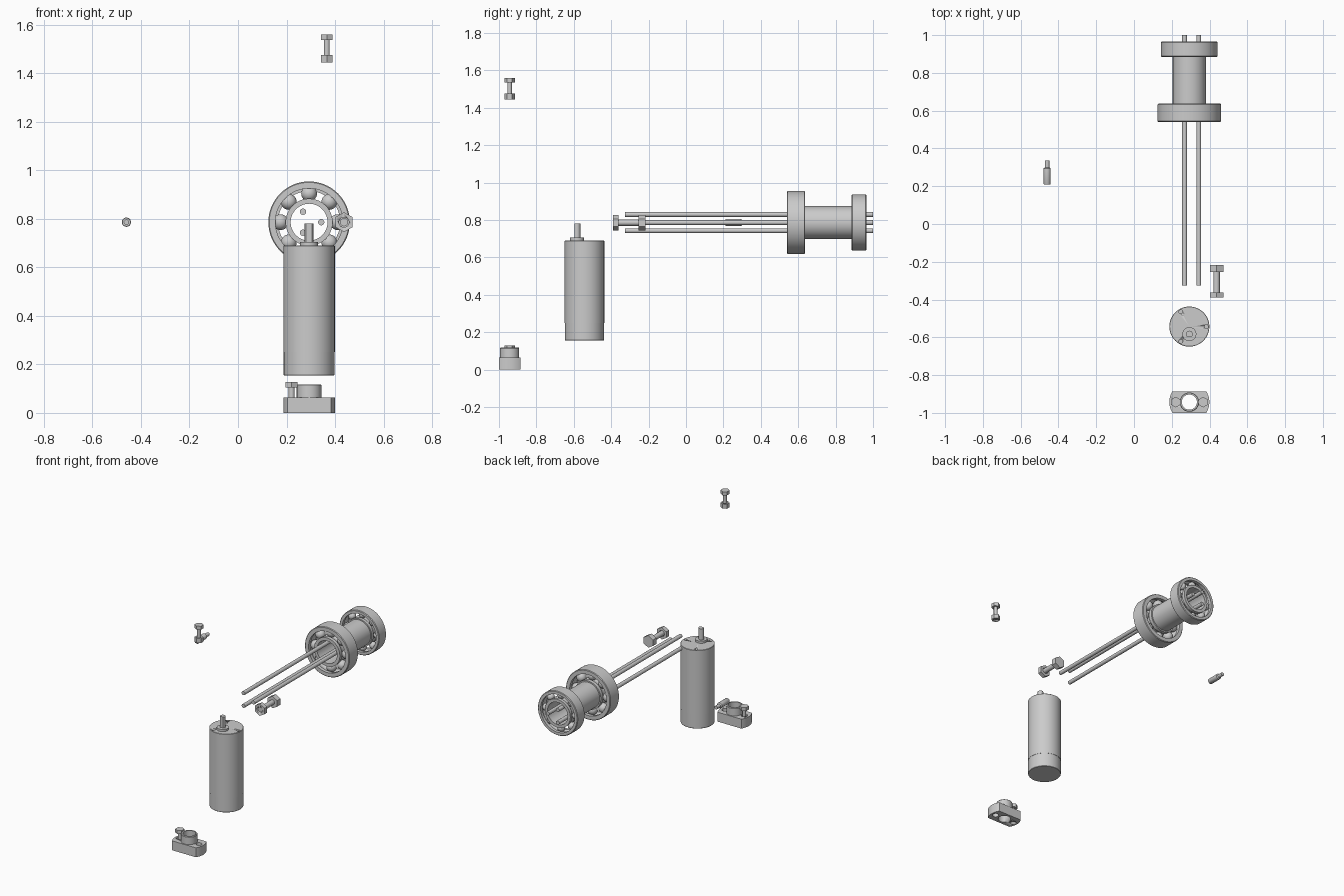
import bpy, bmesh
from math import pi, cos, sin, sqrt, radians, asin
from mathutils import Vector, Matrix

if "Cube" in bpy.data.objects:
    bpy.data.objects.remove(bpy.data.objects["Cube"])

TO_Y = Matrix.Rotation(-pi / 2, 4, 'X')   # local z -> world +y
CX, CZ = 0.293, 0.786                     # shared shaft axis


def finish(bm, name, loc, along_y=False):
    bmesh.ops.remove_doubles(bm, verts=bm.verts, dist=1e-6)
    bmesh.ops.recalc_face_normals(bm, faces=bm.faces)
    if along_y:
        bm.transform(TO_Y)
    me = bpy.data.meshes.new(name)
    bm.to_mesh(me)
    bm.free()
    ob = bpy.data.objects.new(name, me)
    bpy.context.collection.objects.link(ob)
    ob.location = loc
    bpy.ops.object.select_all(action='DESELECT')
    ob.select_set(True)
    bpy.context.view_layer.objects.active = ob
    bpy.ops.object.shade_smooth_by_angle(angle=radians(35))
    return ob


def lathe(name, profile, loc, along_y=False, n=48, ring=False):
    """Revolve (radius, height) points; ring=True closes the profile."""
    bm = bmesh.new()
    vs = [bm.verts.new((r, 0, h)) for r, h in profile]
    pairs = list(zip(vs, vs[1:])) + ([(vs[-1], vs[0])] if ring else [])
    es = [bm.edges.new(p) for p in pairs]
    bmesh.ops.spin(bm, geom=vs + es, axis=(0, 0, 1), cent=(0, 0, 0),
                   angle=2 * pi, steps=n, use_duplicate=False)
    return finish(bm, name, loc, along_y)


def prism(name, outline, h, loc, along_y=False):
    bm = bmesh.new()
    f = bm.faces.new([bm.verts.new((x, y, 0)) for x, y in outline])
    up = bmesh.ops.extrude_face_region(bm, geom=[f])['geom']
    bmesh.ops.translate(bm, vec=(0, 0, h),
                        verts=[v for v in up if isinstance(v, bmesh.types.BMVert)])
    return finish(bm, name, loc, along_y)


def rod(name, r, h, loc, along_y=False, n=24):
    return lathe(name, [(0, 0), (r, 0), (r, h), (0, h)], loc, along_y, n)


def cut(ob, cutters):
    for c in cutters:
        m = ob.modifiers.new('cut', 'BOOLEAN')
        m.operation, m.solver, m.object = 'DIFFERENCE', 'EXACT', c
        bpy.context.view_layer.objects.active = ob
        bpy.ops.object.modifier_apply(modifier=m.name)
        bpy.data.objects.remove(c)


def hexagon(name, r, h, loc, along_y=False):
    pts = [(r * cos(pi / 6 + i * pi / 3), r * sin(pi / 6 + i * pi / 3)) for i in range(6)]
    return prism(name, pts, h, loc, along_y)


def bolt(name, loc, r_hex, r_shank, length, t_low, t_high, along_y=False):
    """Hex nut at the low end, hex head at the high end."""
    at = lambda d: Vector(loc) + (Vector((0, d, 0)) if along_y else Vector((0, 0, d)))
    nut = hexagon(name + '_nut', r_hex, t_low, at(0), along_y)
    cut(nut, [rod('bore', r_shank * 1.2, t_low * 3, at(-t_low), along_y)])
    hexagon(name + '_head', r_hex, t_high, at(length - t_high), along_y)
    rod(name + '_shank', r_shank, length - t_high - 0.006, at(0.006), along_y)


def bearing(name, y0, width, ro, r_in_outer, r_out_inner, bore, balls):
    loc = (CX, y0, CZ)
    rm, rb = (r_in_outer + r_out_inner) / 2, (r_in_outer - r_out_inner) * 0.78
    g = (r_in_outer - r_out_inner) / 2
    half = sqrt(rb * rb - g * g)
    mid, c = width / 2, 0.004
    arc = [(rb * cos(t), mid + rb * sin(t)) for t in
           [asin(half / rb) * k / 4 for k in range(-4, 5)]]
    # races with ball grooves
    lathe(name + '_outer_race',
          [(r_in_outer, 0), *[(rm + a, h) for a, h in arc], (r_in_outer, width),
           (ro - c, width), (ro, width - c), (ro, c), (ro - c, 0)], loc, True, 64, True)
    lathe(name + '_inner_race',
          [(r_out_inner, 0), *[(rm - a, h) for a, h in arc], (r_out_inner, width),
           (bore, width), (bore, 0)], loc, True, 64, True)
    # balls
    for i in range(balls):
        a = pi / 2 + 2 * pi * i / balls
        bm = bmesh.new()
        bmesh.ops.create_uvsphere(bm, u_segments=24, v_segments=16, radius=rb * 0.99)
        finish(bm, f'{name}_ball_{i}', (CX + rm * cos(a), y0 + mid, CZ + rm * sin(a)))


# bearings, spacer tube and three long rods
bearing('front_bearing', 0.54, 0.097, 0.168, 0.139, 0.097, 0.076, 8)
bearing('rear_bearing', 0.885, 0.08, 0.15, 0.128, 0.096, 0.076, 8)
lathe('spacer_tube', [(0.076, 0.637), (0.088, 0.637), (0.088, 0.885), (0.076, 0.885)],
      (CX, 0, CZ), True, 64, True)
for i in range(3):
    a = 2 * pi * i / 3
    rod(f'long_rod_{i}', 0.013, 1.325,
        (CX + 0.05 * cos(a), -0.325, CZ + 0.05 * sin(a)), True)

# stepped pin with socket
lathe('set_pin', [(0, 0.03), (0.009, 0.03), (0.009, 0), (0.017, 0), (0.019, 0.003),
                  (0.019, 0.085), (0.012, 0.09), (0.012, 0.125), (0, 0.125)],
      (-0.46, 0.21, CZ), True, 32)

# loose bolts
bolt('side_bolt', (0.437, -0.39, CZ), 0.041, 0.017, 0.173, 0.028, 0.036, True)
bolt('upper_bolt', (0.366, -0.943, 1.445), 0.028, 0.012, 0.115, 0.03, 0.024)

# motor body, with three screw holes in the face
MY = -0.543
body = lathe('motor_body', [(0, 0.25), (0.106, 0.25), (0.106, 0.688), (0.104, 0.69), (0, 0.69)],
             (CX, MY, 0), n=64)
cut(body, [rod('hole', 0.01, 0.06, (CX + 0.09 * cos(a), MY + 0.09 * sin(a), 0.65))
           for a in (0, 2 * pi / 3, 4 * pi / 3)])
lathe('motor_end_cap', [(0, 0.155), (0.103, 0.155), (0.1045, 0.157), (0.1045, 0.25), (0, 0.25)],
      (CX, MY, 0), n=64)
# off-centre boss and D-shaped shaft
rod('motor_boss', 0.037, 0.017, (CX, -0.583, 0.688), n=40)
d_shape = [(0.018 * cos(t), max(0.018 * sin(t), -0.013))
           for t in [2 * pi * i / 32 for i in range(32)]]
prism('motor_shaft', d_shape, 0.078, (CX, -0.583, 0.702))

# flange: disc trimmed by two flats, with a bored hub and two bolt holes
FY, R, W = -0.943, 0.106, 0.057
lim = asin(W / R)
side = [lim * (k / 8 - 1) for k in range(17)]
outline = [(R * cos(t), R * sin(t)) for t in side] + [(-R * cos(t), -R * sin(t)) for t in side]
flange = prism('flange_plate', outline, 0.064, (CX, FY, 0))
cut(flange, [rod('bore', 0.04, 0.2, (CX, FY, -0.05), n=48)] +
    [rod('hole', 0.02, 0.2, (CX + s * 0.073, FY, -0.05), n=32) for s in (-1, 1)])
lathe('flange_hub', [(0.04, 0.06), (0.051, 0.06), (0.051, 0.114), (0.048, 0.118), (0.04, 0.118)],
      (CX, FY, 0), n=48, ring=True)
# bolt seated in the left hole
hexagon('flange_bolt_head', 0.028, 0.024, (CX - 0.072, FY, 0.104))
rod('flange_bolt_shank', 0.012, 0.092, (CX - 0.072, FY, 0.014))
hexagon('flange_bolt_nut', 0.028, 0.028, (CX - 0.072, FY, 0.014))
